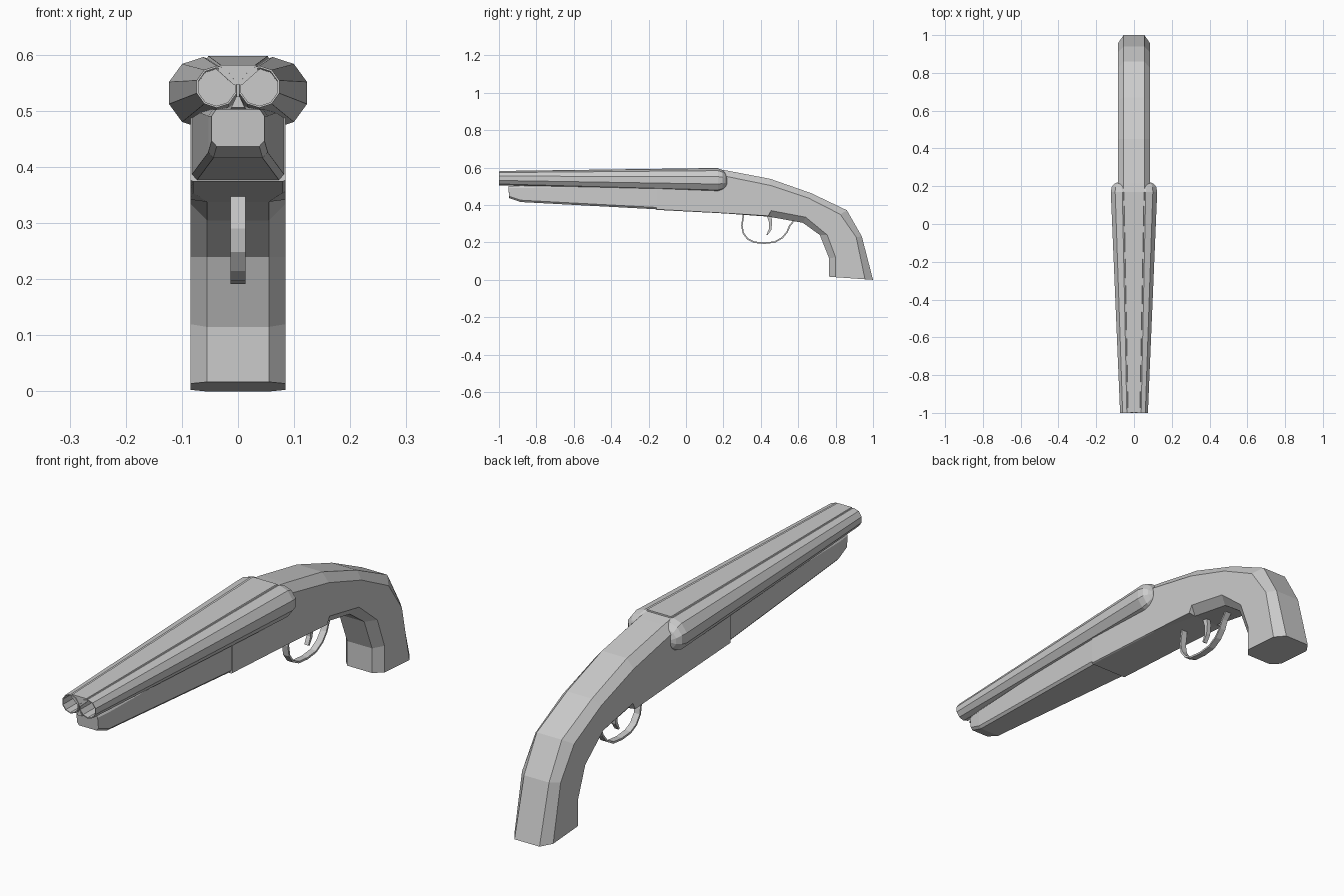
import bpy, bmesh
from math import sin, cos, radians
from mathutils import Vector

if "Cube" in bpy.data.objects:
    bpy.data.objects.remove(bpy.data.objects["Cube"])


def loft(name, rings):
    """Skin a list of equal-sized point rings and cap both ends."""
    bm = bmesh.new()
    vs = [[bm.verts.new(p) for p in ring] for ring in rings]
    n = len(vs[0])
    for a, b in zip(vs, vs[1:]):
        for i in range(n):
            j = (i + 1) % n
            bm.faces.new((a[i], a[j], b[j], b[i]))
    bm.faces.new(vs[0][::-1])
    bm.faces.new(vs[-1])
    bmesh.ops.remove_doubles(bm, verts=bm.verts, dist=0.0002)
    bmesh.ops.recalc_face_normals(bm, faces=bm.faces)
    me = bpy.data.meshes.new(name)
    bm.to_mesh(me)
    bm.free()
    ob = bpy.data.objects.new(name, me)
    bpy.context.collection.objects.link(ob)
    return ob


def decagon(x, y, z, r):
    return [(x + r * cos(radians(18 + 36 * k)), y, z + r * sin(radians(18 + 36 * k)))
            for k in range(10)]


def mirrored(half):
    """Close a right-hand half section (top to bottom) across x = 0."""
    return half + [(-x, y, z) for x, y, z in reversed(half)]


def strip(name, path, width, thick):
    """Flat band following a path in the y-z plane."""
    rings = []
    for i, p in enumerate(path):
        a, b = Vector(path[max(i - 1, 0)]), Vector(path[min(i + 1, len(path) - 1)])
        d = (b - a).normalized()
        off = Vector((-d.y, d.x)) * thick[min(i, len(thick) - 1)] / 2
        q, r = Vector(p) + off, Vector(p) - off
        rings.append([(width, q.x, q.y), (-width, q.x, q.y),
                      (-width, r.x, r.y), (width, r.x, r.y)])
    return loft(name, rings)


# Tapered hollow barrels with domed breech ends
for side, label in ((-1, "left"), (1, "right")):
    sections = [(.038, -.8, .541, .034), (.038, -1, .543, .034),
                (.038, -1, .543, .0375), (.062, .17, .532, .064),
                (.066, .195, .532, .055), (.07, .212, .53, .037),
                (.072, .22, .528, .018)]
    loft("barrel_" + label, [decagon(side * x, y, z, r) for x, y, z, r in sections])

# Flat rib on top of the barrels and filler strip beneath them
loft("top_rib", [mirrored([(w, y, z), (w + .005, y, z - .01), (.008, y, z - .035)])
                 for w, y, z in ((.031, -.998, .582), (.053, .17, .598))])
loft("lower_rib", [mirrored([(.003, y, z + .02), (w, y, z)])
                   for w, y, z in ((.012, -.998, .506), (.03, .17, .48))])

# Fore-end under the barrels, widening toward the receiver
loft("fore_end", [mirrored([(w - .008, y1, t), (w, y1, t - .012), (w, y2, b + .01), (w - .009, y2, b)])
                  for w, y1, y2, t, b in ((.047, -.95, -.945, .503, .437),
                                          (.053, -.89, -.885, .503, .416),
                                          (.082, -.155, -.155, .515, .377))])

# Receiver flowing into the curved grip: (top, top side, lower side, bottom) as y, z
stations = [
    ((-.157, .55), (-.157, .52), (-.157, .377), (-.157, .374)),
    ((.17, .592), (.17, .56), (.17, .359), (.17, .357)),
    ((.22, .584), (.22, .552), (.22, .356), (.22, .354)),
    ((.45, .54), (.45, .505), (.44, .342), (.44, .338)),
    ((.45, .54), (.45, .505), (.455, .37), (.44, .338)),
    ((.67, .463), (.655, .437), (.64, .335), (.625, .305)),
    ((.86, .372), (.825, .35), (.755, .24), (.715, .24)),
    ((.94, .232), (.91, .228), (.80, .12), (.765, .115)),
    ((1, 0), (.957, .003), (.80, .014), (.765, .017)),
]
loft("receiver_and_grip", [mirrored([(w, y, z) for w, (y, z) in
                                     zip((.055, .085, .085, .08 if i < 3 else .055), s)])
                           for i, s in enumerate(stations)])

# Trigger guard and trigger
strip("trigger_guard", [(.308, .352), (.299, .29), (.306, .25), (.33, .218), (.365, .201),
                        (.42, .196), (.475, .202), (.515, .225), (.54, .255), (.555, .29),
                        (.585, .325)], .013, [.008])
strip("trigger", [(.44, .36), (.452, .31), (.45, .27), (.433, .24)],
      .009, [.026, .018, .013, .007])
